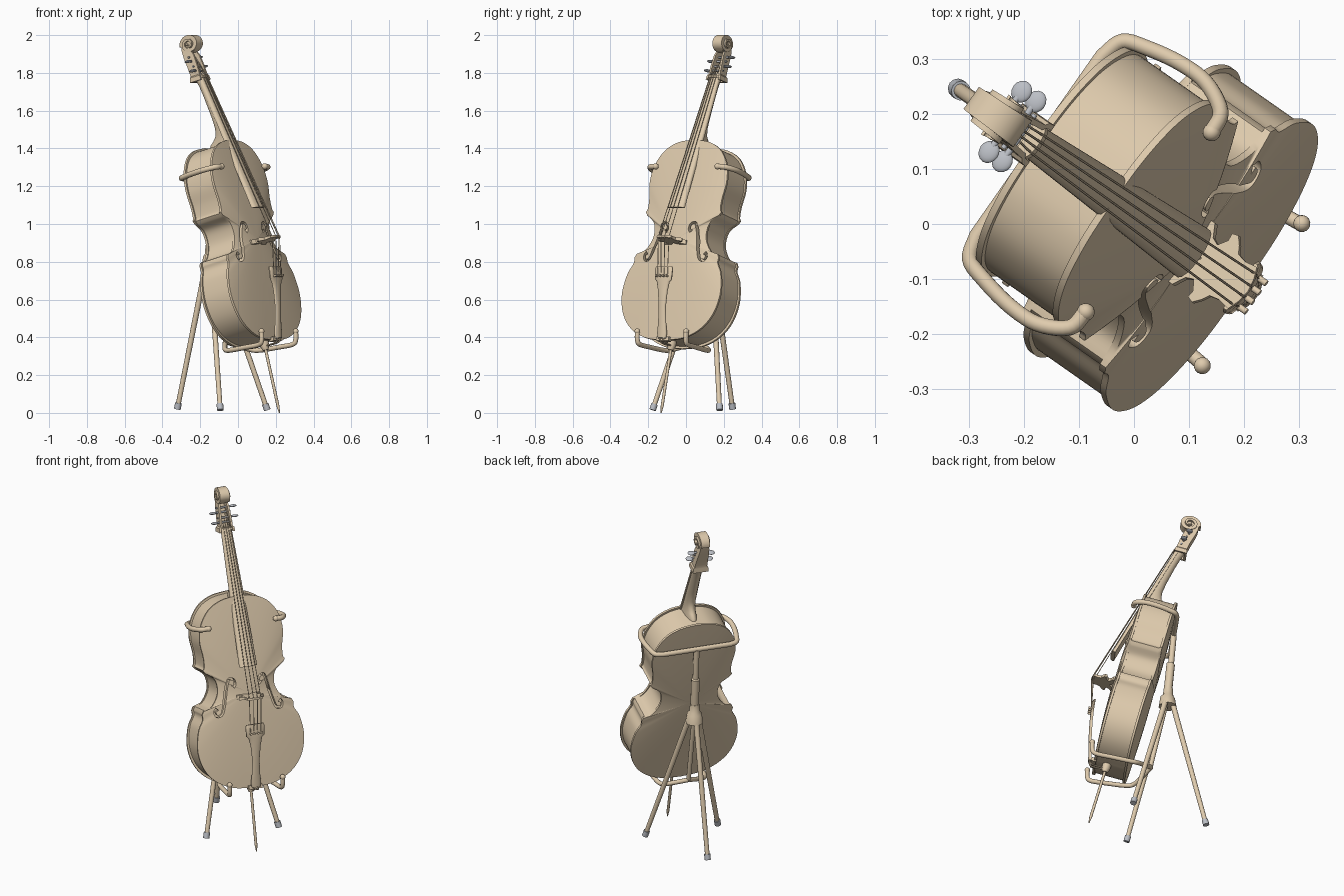
import bpy, bmesh, math
from mathutils import Matrix, Vector

if "Cube" in bpy.data.objects:
    bpy.data.objects.remove(bpy.data.objects["Cube"])

T, R, rad = Matrix.Translation, Matrix.Rotation, math.radians
# stand space: x = width, -y = front, z = up; cello space leans back inside it
STAND = R(rad(55), 4, 'Z') @ T((0.018, 0, 0))
CELLO = STAND @ T((0, -0.23, 0.385)) @ R(rad(-15), 4, 'X')


def material(name, col):
    m = bpy.data.materials.new(name)
    m.diffuse_color = (*col, 1)
    m.use_nodes = True
    m.node_tree.nodes["Principled BSDF"].inputs["Base Color"].default_value = m.diffuse_color
    return m


WOOD = material("wood", (0.74, 0.6, 0.42))
GREY = material("grey", (0.5, 0.52, 0.56))


def finish(name, me, M, mat):
    bm = bmesh.new()
    bm.from_mesh(me)
    bmesh.ops.recalc_face_normals(bm, faces=bm.faces)
    bm.to_mesh(me)
    bm.free()
    ob = bpy.data.objects.new(name, me)
    bpy.context.collection.objects.link(ob)
    ob.matrix_world = M
    me.materials.clear()
    me.materials.append(mat)
    return ob


def loft(name, rings, M=CELLO, mat=WOOD, caps=True):
    """Skin closed rings of (width, forward, up) points."""
    n = len(rings[0])
    verts = [(x, -f, z) for r in rings for x, f, z in r]
    faces = [(i * n + j, i * n + (j + 1) % n, (i + 1) * n + (j + 1) % n, (i + 1) * n + j)
             for i in range(len(rings) - 1) for j in range(n)]
    if caps:
        faces += [tuple(range(n)), tuple(range(len(verts) - n, len(verts)))]
    me = bpy.data.meshes.new(name)
    me.from_pydata(verts, [], faces)
    return finish(name, me, M, mat)


def smooth(pts, n=6):
    """Catmull-Rom through the points."""
    p = [Vector(q) for q in pts]
    p = [2 * p[0] - p[1]] + p + [2 * p[-1] - p[-2]]
    out = []
    for a, b, c, d in zip(p, p[1:], p[2:], p[3:]):
        for k in range(n):
            t = k / n
            out.append(0.5 * (2 * b + (c - a) * t + (2 * a - 5 * b + 4 * c - d) * t * t
                              + (3 * b - a - 3 * c + d) * t ** 3))
    return out + [p[-2]]


def tube(name, pts, r, M=STAND, mat=WOOD, res=4):
    """Round rod along (width, forward, up) points; r is a number or one per point."""
    cu = bpy.data.curves.new(name, 'CURVE')
    cu.dimensions, cu.bevel_depth, cu.bevel_resolution, cu.use_fill_caps = '3D', 1, res, True
    sp = cu.splines.new('POLY')
    sp.points.add(len(pts) - 1)
    for i, (x, f, z) in enumerate(pts):
        sp.points[i].co = (x, -f, z, 1)
        sp.points[i].radius = r[i] if isinstance(r, list) else r
    tmp = bpy.data.objects.new("tmp", cu)
    bpy.context.collection.objects.link(tmp)
    me = bpy.data.meshes.new_from_object(tmp)
    bpy.data.objects.remove(tmp)
    return finish(name, me, M, mat)


def ball(name, c, r, scale=(1, 1, 1), M=STAND, mat=WOOD):
    bm = bmesh.new()
    bmesh.ops.create_uvsphere(bm, u_segments=16, v_segments=10, radius=r)
    bmesh.ops.transform(bm, matrix=T((c[0], -c[1], c[2])) @ Matrix.Diagonal((*scale, 1)), verts=bm.verts)
    me = bpy.data.meshes.new(name)
    bm.to_mesh(me)
    bm.free()
    return finish(name, me, M, mat)


# body outline: lower bout, waist and upper bout, mirrored
half = smooth([(0, 0), (.12, .013), (.22, .06), (.288, .14), (.317, .25), (.302, .36), (.272, .42), (.272, .452)])
half += smooth([(.262, .472), (.215, .488), (.178, .54), (.168, .59), (.182, .645), (.232, .685)])
half += smooth([(.244, .702), (.234, .722), (.235, .78), (.248, .87), (.232, .96), (.18, 1.04), (.1, 1.085), (0, 1.1)])
outline = [(x, s) for x, s in half] + [(-x, s) for x, s in half[-2:0:-1]]


def ring(k, d, ks=None):
    return [(x * k, d, .55 + (s - .55) * (ks or k)) for x, s in outline]


def plate(name, d, side, arch):
    rings = [ring(1, d - side * .013), ring(1, d)]
    rings += [ring(k, d + side * arch * (1 - k * k)) for k in (.96, .88, .75, .6, .4, .2, .05)]
    return loft(name, rings)


front = plate("front_plate", 0, 1, .026)
plate("back_plate", -.19, -1, .016)
loft("ribs", [ring(.965, -.005, .978), ring(.965, -.185, .978)], caps=False)

# sound holes cut through the front plate
for m in (1, -1):
    path = smooth([(.082, .59), (.07, .605), (.078, .632), (.104, .637), (.118, .6), (.132, .54),
                   (.15, .47), (.166, .438), (.192, .437), (.2, .462), (.186, .477)], 4)
    k = len(path)
    radii = [.005 + .007 * abs(2 * i / (k - 1) - 1) ** 8 + .004 * (1 - abs(2 * i / (k - 1) - 1)) for i in range(k)]
    cut = tube("sound_hole_cutter", [(m * x, 0, s) for x, s in path], radii, CELLO)
    for v in cut.data.vertices:
        v.co.y = v.co.y * 9
    cut.hide_render = True
    mod = front.modifiers.new("hole", 'BOOLEAN')
    mod.operation, mod.solver, mod.object = 'DIFFERENCE', 'EXACT', cut
dg = bpy.context.evaluated_depsgraph_get()
cut_mesh = bpy.data.meshes.new_from_object(front.evaluated_get(dg))
front.modifiers.clear()
front.data = cut_mesh
for o in [o for o in bpy.data.objects if o.name.startswith("sound_hole_cutter")]:
    bpy.data.objects.remove(o)


# neck and fingerboard lean back from the body
def board(s):
    return .09 - .224 * (s - .706)


def arch_section(w, d, s, thick, crown, n=8):
    top = [(w * math.cos(math.pi * i / n), d - crown + crown * math.sin(math.pi * i / n), s) for i in range(n + 1)]
    return top + [(-w, d - thick, s), (w, d - thick, s)]


loft("fingerboard", [arch_section(w, board(s), s, .024, .014) for s, w in ((.706, .052), (1.465, .031))])
neck = []
for s, depth, w in ((1.08, .155, .036), (1.1, .14, .034), (1.115, .115, .033), (1.14, .085, .033),
                    (1.18, .066, .033), (1.25, .058, .032), (1.36, .053, .03), (1.42, .053, .029), (1.47, .06, .03)):
    a = board(s) - .018
    neck.append([(w * math.cos(math.pi * i / 12), a - (depth - .018) * math.sin(math.pi * i / 12), s) for i in range(13)])
loft("neck", neck)
loft("nut", [arch_section(.036, board(s) + .006, s, .03, .012) for s in (1.462, 1.475)])

# open pegbox
loft("pegbox", [[(-w, a, s), (-w, b, s), (w, b, s), (w, a, s), (w - .011, a, s), (w - .011, b + .014, s),
                 (.011 - w, b + .014, s), (.011 - w, a, s)]
                for a, b, s, w in ((-.078, -.152, 1.45, .046), (-.082, -.146, 1.475, .044), (-.085, -.144, 1.482, .037),
                                   (-.09, -.152, 1.53, .035), (-.1, -.166, 1.59, .031), (-.118, -.172, 1.625, .027),
                                   (-.128, -.17, 1.66, .024))])
# scroll: a band that spirals in while growing wider
spiral = []
for i in range(61):
    t = i / 60
    a = math.pi - t * math.pi * 3.9
    r0 = .052 * (1 - t) ** .8 + .012
    r1 = max(r0 - .024 * (1 - t) - .006, .001)
    w = .024 + .02 * t
    c, s = math.cos(a), math.sin(a)
    spiral.append([(x, -.118 + r * c, 1.653 + r * s * .85) for x, r in ((-w, r1), (-w, r0), (w, r0), (w, r1))])
loft("scroll", spiral)
tube("scroll_core", [(-.02, -.118, 1.653), (.02, -.118, 1.653)], .045, CELLO, res=6)

# tuning pegs, alternating sides, with strings running down to the tailpiece
pegs = [(-1, -.106, 1.505), (1, -.112, 1.53), (-1, -.122, 1.56), (1, -.13, 1.585)]
for i, (m, d, s) in enumerate(pegs):
    tube("tuning_peg", [(-m * .042, d, s), (m * .05, d, s)], [.005, .0065], CELLO, GREY)
    ball("peg_head", (m * .062, d, s), .021, (1, .9, .35), CELLO, GREY)
    x = (i - 1.5)
    tube("string", [(x * .021, .102, .335), (x * .023, .153 - .004 * x * x, .53),
                    (x * .013, board(1.47) + .008 - .002 * x * x, 1.47), (x * .01, d + .006, s)], .0022, CELLO, res=1)
    tube("fine_tuner", [(x * .021, .09, .325), (x * .021, .118, .325)], .006, CELLO)

# bridge
side = [(.03, .02), (.068, .02), (.068, .031), (.044, .044), (.038, .058), (.056, .07), (.07, .068), (.074, .08),
        (.06, .092), (.046, .1), (.042, .118), (.046, .142), (.025, .15)]
prof = [(0, .048)] + side + [(0, .154)] + [(-x, d) for x, d in side[::-1]]
loft("bridge", [[(x, d, .53 + e * (.013 - .05 * d)) for x, d in prof] for e in (-1, 1)])

# tailpiece, saddle, button and endpin
loft("tailpiece", [arch_section(w, d, s, .016, .01) for s, d, w in (
    (.378, .108, .05), (.365, .108, .056), (.31, .1, .053), (.298, .098, .04), (.25, .09, .029), (.17, .073, .021),
    (.08, .05, .024), (.03, .038, .03), (.005, .032, .024))])
for m in (1, -1):
    tube("tail_cord", smooth([(m * .012, .026, .02), (m * .012, .012, -.012), (m * .008, -.06, -.014)]), .004, CELLO)
loft("saddle", [[(-.04, d, s), (.04, d, s), (.04, d, s + .022), (-.04, d, s + .022)] for d, s in ((-.012, -.006), (.016, -.006))])
tube("endpin_collar", [(0, -.075, .03), (0, -.075, -.012), (0, -.075, -.035)], [.026, .024, .015], CELLO)
tube("endpin", [(0, -.075, 0), (0, -.075, -.34), (0, -.075, -.378)], [.008, .008, .003], CELLO)

# stand: three legs with grey feet, hub, posts
hub = Vector((0, -.185, .82))
for foot, top in (((0, -.405, .02), (0, -.21, .82)), ((-.217, .025, .015), (-.022, -.18, .82)),
                  ((.217, .025, .015), (.022, -.18, .82))):
    a, b = Vector(foot), Vector(top)
    tube("stand_leg", [a.lerp(b, .02), b], [.013, .016])
    tube("leg_foot", [a, a.lerp(b, .04)], .018, STAND, GREY)
tube("stand_hub", [(0, -.187, .775), (0, -.187, .83), (0, -.19, .845), (0, -.191, .89)], [.05, .042, .03, .026], res=5)
tube("upper_post", [(0, -.187, .85), (0, -.205, 1.05), (0, -.207, 1.055), (0, -.222, 1.24)], [.024, .024, .017, .017])
tube("lower_post", [(0, -.185, .82), (0, -.09, .375)], .013)

# upper cradle arm wrapping the upper bout
arm = smooth([(.2, .02, 1.305), (.24, .012, 1.302), (.268, -.04, 1.288), (.27, -.1, 1.272), (.258, -.165, 1.255),
              (.242, -.208, 1.243), (.2, -.222, 1.24)], 5)
tube("upper_cradle", arm + [Vector((-x, f, z)) for x, f, z in reversed(arm)], .0145)
# lower hooks under the lower bout
for m in (1, -1):
    ball("upper_cradle_tip", (m * .2, .02, 1.305), .0165)
    hook = smooth([(.158, .25, .43), (.157, .25, .385), (.154, .23, .362), (.148, .14, .347), (.138, .035, .332),
                   (.12, -.01, .334), (.06, -.055, .355), (0, -.095, .378)], 5)
    tube("lower_hook", [(m * x, f, z) for x, f, z in hook], .013)
    ball("lower_hook_tip", (m * .158, .25, .432), .0155)

for o in bpy.data.objects:
    o.select_set(True)
    bpy.context.view_layer.objects.active = o
bpy.ops.object.shade_smooth_by_angle(angle=rad(35))
